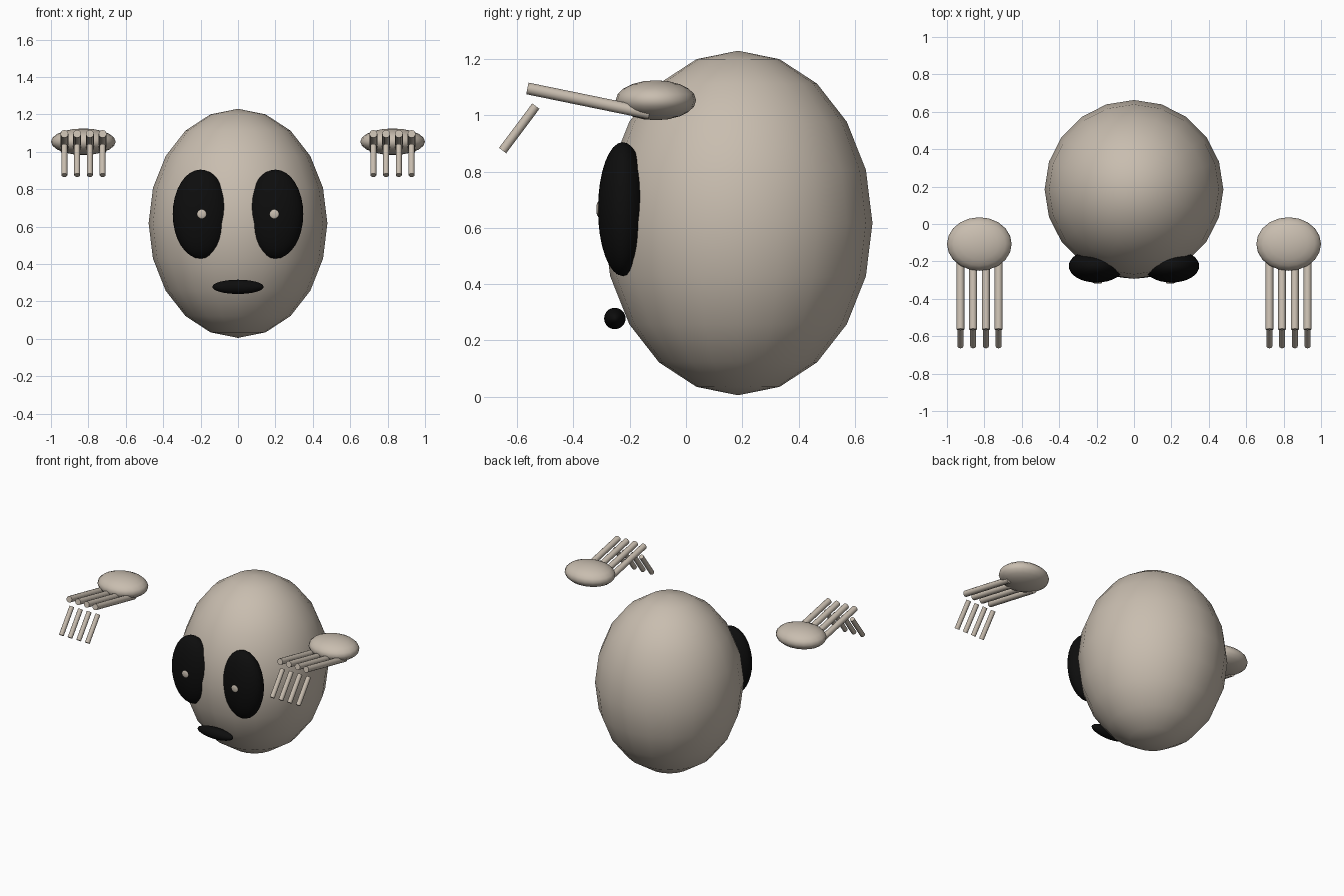
import bpy
import math
from mathutils import Vector

cube = bpy.data.objects.get("Cube")
if cube:
    bpy.data.objects.remove(cube, do_unlink=True)


def material(name, rgb):
    mat = bpy.data.materials.new(name)
    mat.use_nodes = True
    color = (*rgb, 1.0)
    mat.diffuse_color = color
    bsdf = next(n for n in mat.node_tree.nodes if n.type == 'BSDF_PRINCIPLED')
    bsdf.inputs["Base Color"].default_value = color
    return mat


BEIGE = material("warm beige", (0.58, 0.51, 0.43))
BLACK = material("black", (0.004, 0.004, 0.004))


def finish(name, mat, angle):
    obj = bpy.context.object
    obj.name = name
    obj.data.name = name
    obj.data.materials.append(mat)
    bpy.ops.object.shade_smooth_by_angle(angle=math.radians(angle))
    return obj


def ellipsoid(name, center, radii, mat, segments=32, rings=16, tilt=(0, 0, 0)):
    bpy.ops.mesh.primitive_uv_sphere_add(
        segments=segments, ring_count=rings, radius=1, location=center, rotation=tilt)
    bpy.context.object.scale = radii
    bpy.ops.object.transform_apply(location=False, rotation=False, scale=True)
    return finish(name, mat, 60)


def rod(name, start, end, radius, mat):
    start, end = Vector(start), Vector(end)
    axis = end - start
    bpy.ops.mesh.primitive_cylinder_add(
        vertices=12, radius=radius, depth=axis.length, location=(start + end) / 2,
        rotation=axis.to_track_quat('Z', 'Y').to_euler())
    return finish(name, mat, 40)


# Head
ellipsoid("head", (0, 0.185, 0.6175), (0.478, 0.478, 0.6125), BEIGE, 20, 10)

# Mouth
ellipsoid("mouth", (0, -0.253, 0.278), (0.137, 0.038, 0.038), BLACK)

for label, side in (("left", 1), ("right", -1)):
    # Eye and pupil
    ellipsoid(f"{label}_eye", (side * 0.2, -0.225, 0.667), (0.149, 0.088, 0.238), BLACK)
    ellipsoid(f"{label}_pupil", (side * 0.194, -0.313, 0.667), (0.025, 0.006, 0.025),
              BEIGE, 16, 8)

    # Floating hand
    ellipsoid(f"{label}_palm", (side * 0.827, -0.107, 1.054), (0.173, 0.143, 0.071),
              BEIGE, 20, 10)

    # Fingers with separate tips
    for i in range(4):
        x = side * (0.724 + i * 0.068)
        rod(f"{label}_finger_{i + 1}", (x, -0.13, 1.007), (x, -0.564, 1.096), 0.021, BEIGE)
        rod(f"{label}_fingertip_{i + 1}", (x, -0.534, 1.033), (x, -0.652, 0.875), 0.016, BEIGE)
